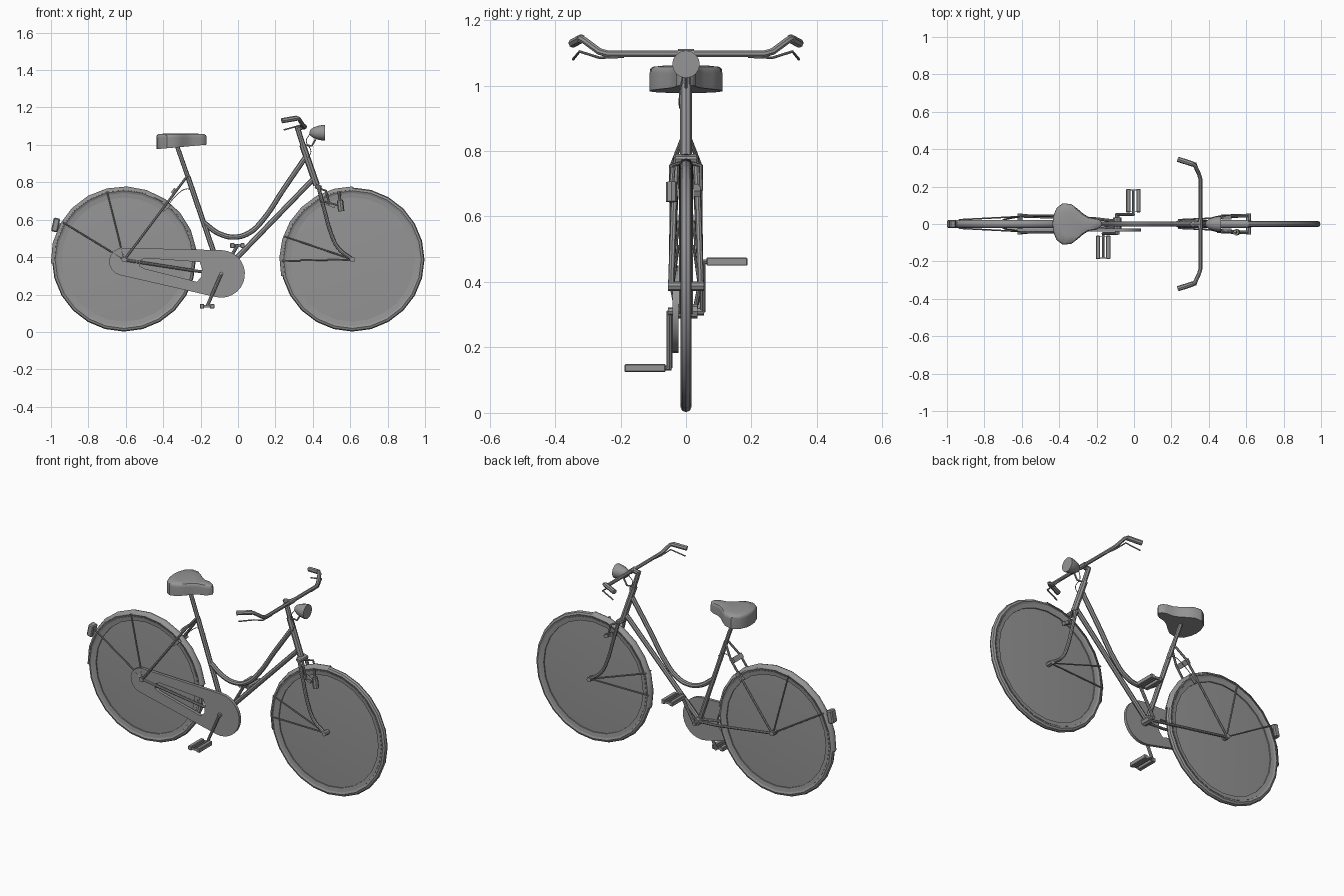
import bpy, bmesh
from math import sin, cos, pi, radians

if "Cube" in bpy.data.objects:
    bpy.data.objects.remove(bpy.data.objects["Cube"])

REAR, FRONT, BB = (-0.61, 0.387), (0.612, 0.387), (-0.09, 0.31)
GREY = bpy.data.materials.new('dark_grey')
GREY.diffuse_color = (0.3, 0.3, 0.3, 1)
GREY.use_nodes = True
GREY.node_tree.nodes["Principled BSDF"].inputs["Base Color"].default_value = GREY.diffuse_color


def link(name, data):
    data.materials.append(GREY)
    ob = bpy.data.objects.new(name, data)
    bpy.context.collection.objects.link(ob)
    return ob


def to_mesh(ob):
    bpy.ops.object.select_all(action='DESELECT')
    bpy.context.view_layer.objects.active = ob
    ob.select_set(True)
    if ob.type == 'CURVE':
        bpy.ops.object.convert(target='MESH')
    bpy.ops.object.shade_smooth_by_angle(angle=radians(40))
    return ob


def tube(name, pts, r, curved=False, res=2):
    cu = bpy.data.curves.new(name, 'CURVE')
    cu.dimensions = '3D'
    cu.bevel_depth, cu.bevel_resolution, cu.use_fill_caps = r, res, True
    cu.resolution_u = 5
    if curved:
        sp = cu.splines.new('BEZIER')
        sp.bezier_points.add(len(pts) - 1)
        for b, p in zip(sp.bezier_points, pts):
            b.co = p
            b.handle_left_type = b.handle_right_type = 'AUTO'
    else:
        sp = cu.splines.new('POLY')
        sp.points.add(len(pts) - 1)
        for b, p in zip(sp.points, pts):
            b.co = (*p, 1)
    return to_mesh(link(name, cu))


def pair(name, pts, r, curved=False):
    for side, s in (('left', 1), ('right', -1)):
        tube(f'{side}_{name}', [(x, s * y, z) for x, y, z in pts], r, curved)


def lathe(name, prof, centre, n=24, a0=0, a1=360, closed=False):
    """Turn a (radius, y) profile about a y-axis through centre."""
    bm = bmesh.new()
    full = a1 - a0 == 360
    rows = []
    for i in range(n if full else n + 1):
        a = radians(a0 + (a1 - a0) * i / n)
        rows.append([bm.verts.new((r * cos(a), y, r * sin(a))) for r, y in prof])
    m = len(prof)
    for i in range(n):
        p, q = rows[i], rows[(i + 1) % len(rows)]
        for j in range(m if closed else m - 1):
            k = (j + 1) % m
            bm.faces.new((p[j], p[k], q[k], q[j]))
    bmesh.ops.remove_doubles(bm, verts=bm.verts, dist=1e-5)
    bmesh.ops.recalc_face_normals(bm, faces=bm.faces)
    me = bpy.data.meshes.new(name)
    bm.to_mesh(me)
    bm.free()
    ob = link(name, me)
    ob.location = centre
    return to_mesh(ob)


def box(name, loc, size, tilt=0, bevel=0.0):
    bm = bmesh.new()
    bmesh.ops.create_cube(bm, size=1)
    bmesh.ops.scale(bm, vec=size, verts=bm.verts)
    if bevel:
        bmesh.ops.bevel(bm, geom=bm.edges[:], offset=bevel, segments=1, affect='EDGES')
    me = bpy.data.meshes.new(name)
    bm.to_mesh(me)
    bm.free()
    ob = link(name, me)
    ob.location, ob.rotation_euler = loc, (0, radians(tilt), 0)
    return ob


# Wheels: tyre, rim, spoke disc, hub, mudguard
for end, (cx, cz), a0, a1 in (('rear', REAR, 8, 183), ('front', FRONT, 90, 193)):
    c = (cx, 0, cz)
    lathe(end + '_tyre', [(0.368 + 0.017 * cos(t * pi / 4), 0.017 * sin(t * pi / 4))
                          for t in range(8)], c, closed=True)
    lathe(end + '_rim', [(0.332, -0.011), (0.356, -0.014), (0.356, 0.014), (0.332, 0.011)], c, closed=True)
    lathe(end + '_spoke_disc', [(0, -0.018), (0.336, -0.004), (0.336, 0.004), (0, 0.018)], c)
    tube(end + '_hub', [(cx, -0.055, cz), (cx, 0.055, cz)], 0.014)
    arc = [radians(t) for t in (-80, -40, 0, 40, 80)]
    guard = [(0.369 + 0.022 * cos(t), 0.022 * sin(t)) for t in arc]
    guard += [(0.369 + 0.019 * cos(t), 0.019 * sin(t)) for t in reversed(arc)]
    lathe(end + '_mudguard', guard, c, max(7, int((a1 - a0) / 15)), a0, a1, True)

# Mudguard stays
for i, (x, z) in enumerate(((-0.935, 0.585), (-0.70, 0.75))):
    pair(f'rear_mudguard_stay_{i}', [(-0.61, 0.04, 0.387), (x, 0.023, z)], 0.004)
for i, (x, z) in enumerate(((0.25, 0.51), (0.235, 0.38))):
    pair(f'front_mudguard_stay_{i}', [(0.612, 0.04, 0.387), (x, 0.023, z)], 0.004)

# Frame
bb = (BB[0], 0, BB[1])
tube('seat_tube', [(-0.268, 0, 0.83), bb], 0.014)
tube('seat_post', [(-0.328, 0, 1.0), (-0.265, 0, 0.82)], 0.012)
tube('curved_top_tube', [(0.365, 0, 0.94), (0.245, 0, 0.765), (0.13, 0, 0.595), (0.065, 0, 0.533),
                         (-0.015, 0, 0.507), (-0.10, 0, 0.525), (-0.178, 0, 0.58)], 0.014, True)
tube('down_tube', [(0.40, 0, 0.815), bb], 0.014)
tube('head_tube', [(0.345, 0, 1.0), (0.42, 0, 0.785)], 0.018)
tube('steering_stem', [(0.315, 0, 1.10), (0.35, 0, 0.99)], 0.014)
tube('bottom_bracket', [(BB[0], -0.035, BB[1]), (BB[0], 0.035, BB[1])], 0.022)
tube('crank_axle', [(BB[0], -0.055, BB[1]), (BB[0], 0.055, BB[1])], 0.012)
pair('seat_stay', [(-0.27, 0.012, 0.835), (-0.33, 0.043, 0.755), (-0.607, 0.046, 0.387)], 0.007)
pair('chain_stay', [(-0.607, 0.042, 0.385), (-0.22, 0.03, 0.325), (-0.09, 0.015, 0.31)], 0.008)
box('seat_stay_bridge', (-0.345, 0, 0.755), (0.012, 0.085, 0.03), 37)

# Fork
box('fork_crown', (0.429, 0, 0.775), (0.036, 0.075, 0.026), 19, 0.006)
pair('fork_blade', [(0.428, 0.03, 0.78), (0.463, 0.036, 0.65), (0.495, 0.04, 0.535),
                    (0.535, 0.043, 0.45), (0.612, 0.045, 0.387)], 0.01, True)

# Handlebar with grips and brake levers
half = [(0.355, 0.0, 1.097), (0.355, 0.24, 1.097), (0.348, 0.265, 1.104),
        (0.326, 0.312, 1.139), (0.315, 0.32, 1.143), (0.238, 0.345, 1.129)]
bar = [(x, -y, z) for x, y, z in reversed(half)] + half[1:]
tube('handlebar', bar, 0.011)
tube('handlebar_clamp', [(0.355, -0.025, 1.097), (0.355, 0.025, 1.097)], 0.014)
tube('stem_extension', [(0.312, 0, 1.09), (0.355, 0, 1.097)], 0.014)
pair('grip', [(0.315, 0.32, 1.143), (0.235, 0.346, 1.129)], 0.014)
pair('brake_lever', [(0.358, 0.19, 1.088), (0.352, 0.265, 1.085), (0.33, 0.325, 1.104),
                     (0.245, 0.345, 1.08)], 0.004)

# Saddle: outline rings rising to a rounded top
side = [(-0.432, 0.04), (-0.415, 0.085), (-0.38, 0.111), (-0.335, 0.106), (-0.30, 0.08),
        (-0.27, 0.054), (-0.24, 0.036), (-0.20, 0.03), (-0.178, 0.018)]
outline = [(-0.436, 0)] + side + [(-0.168, 0)] + [(x, -y) for x, y in reversed(side)]
bm = bmesh.new()
rings = []
for s, z in ((1, None), (1, 1.038), (0.985, 1.05), (0.92, 1.057), (0.6, 1.061)):
    rings.append([bm.verts.new((-0.32 + (x + 0.32) * s, y * s,
                                z or 0.977 + (x + 0.434) * 0.09)) for x, y in outline])
n = len(outline)
for p, q in zip(rings, rings[1:]):
    for i in range(n):
        bm.faces.new((p[i], p[(i + 1) % n], q[(i + 1) % n], q[i]))
bm.faces.new(rings[0])
bm.faces.new(rings[-1])
bmesh.ops.recalc_face_normals(bm, faces=bm.faces)
me = bpy.data.meshes.new('saddle')
bm.to_mesh(me)
bm.free()
to_mesh(link('saddle', me))


# Chain case: two tangent rounds with a slot
def ring(cx, cz, r, a0, a1, n):
    return [(cx + r * cos(radians(a0 + (a1 - a0) * i / n)),
             cz + r * sin(radians(a0 + (a1 - a0) * i / n))) for i in range(n + 1)]


case = ring(*BB, 0.127, -104, 88, 14) + ring(-0.615, 0.376, 0.074, 88, 256, 8)
slot = [(-0.497, 0.394), (-0.205, 0.374), (-0.193, 0.34), (-0.195, 0.295), (-0.22, 0.268),
        (-0.497, 0.338), (-0.525, 0.352), (-0.525, 0.38)]
cu = bpy.data.curves.new('chain_case', 'CURVE')
cu.dimensions, cu.fill_mode, cu.extrude = '2D', 'BOTH', 0.009
for pts in (case, slot):
    sp = cu.splines.new('POLY')
    sp.points.add(len(pts) - 1)
    sp.use_cyclic_u = True
    for b, p in zip(sp.points, pts):
        b.co = (*p, 0, 1)
ob = link('chain_case', cu)
ob.rotation_euler, ob.location = (pi / 2, 0, 0), (0, -0.032, 0)
to_mesh(ob)

# Cranks and pedals
for name, s, px, pz in (('right', -1, -0.165, 0.137), ('left', 1, -0.003, 0.462)):
    tube(name + '_crank', [(BB[0], s * 0.051, BB[1]), (px, s * 0.051, pz)], 0.009)
    tube(name + '_pedal_axle', [(px, s * 0.045, pz), (px, s * 0.185, pz)], 0.007)
    for i in (-1, 1):
        box(f'{name}_pedal_block_{i + 1}', (px + i * 0.027, s * 0.125, pz),
            (0.023, 0.125, 0.025), 0, 0.003)
    for i, y in enumerate((0.068, 0.182)):
        box(f'{name}_pedal_plate_{i}', (px, s * y, pz), (0.06, 0.005, 0.014))

# Headlamp, bracket and wire
lamp = lathe('headlamp', [(0, -0.042), (0.016, -0.036), (0.028, -0.02), (0.037, 0.005), (0.042, 0.03),
                          (0.042, 0.042), (0, 0.043)], (0.423, 0, 1.065), 16)
lamp.rotation_euler = (0, 0, -pi / 2)
tube('lamp_bracket', [(0.345, 0, 1.0), (0.395, 0, 0.995), (0.415, 0, 1.03)], 0.005)
tube('lamp_wire', [(0.385, 0, 1.06), (0.365, -0.012, 1.02), (0.39, -0.02, 0.965), (0.375, -0.02, 0.93)], 0.002, True)

# Tail lamp
box('tail_lamp', (-0.975, 0, 0.572), (0.035, 0.045, 0.075), 12, 0.006)
box('tail_lamp_bracket', (-0.955, 0, 0.565), (0.03, 0.02, 0.03))

# Dynamo, front brake arms and pads
tube('dynamo_body', [(0.552, -0.044, 0.645), (0.545, -0.044, 0.705)], 0.017)
tube('dynamo_roller', [(0.545, -0.044, 0.70), (0.54, -0.04, 0.75)], 0.008)
tube('dynamo_bracket', [(0.445, -0.042, 0.70), (0.545, -0.044, 0.675)], 0.005)
pair('brake_arm', [(0.44, 0.01, 0.765), (0.47, 0.046, 0.755), (0.49, 0.046, 0.68)], 0.006)
for s in (-1, 1):
    box(f'brake_pad_{s + 1}', (0.495, s * 0.034, 0.68), (0.05, 0.022, 0.018), 25)
    box(f'rear_brake_pad_{s + 1}', (-0.385, s * 0.035, 0.665), (0.05, 0.02, 0.018), -40)
tube('rear_brake_cable', [(-0.225, 0.012, 0.74), (-0.27, 0.012, 0.765), (-0.33, 0.02, 0.73),
                          (-0.385, 0.04, 0.66)], 0.002, True)
